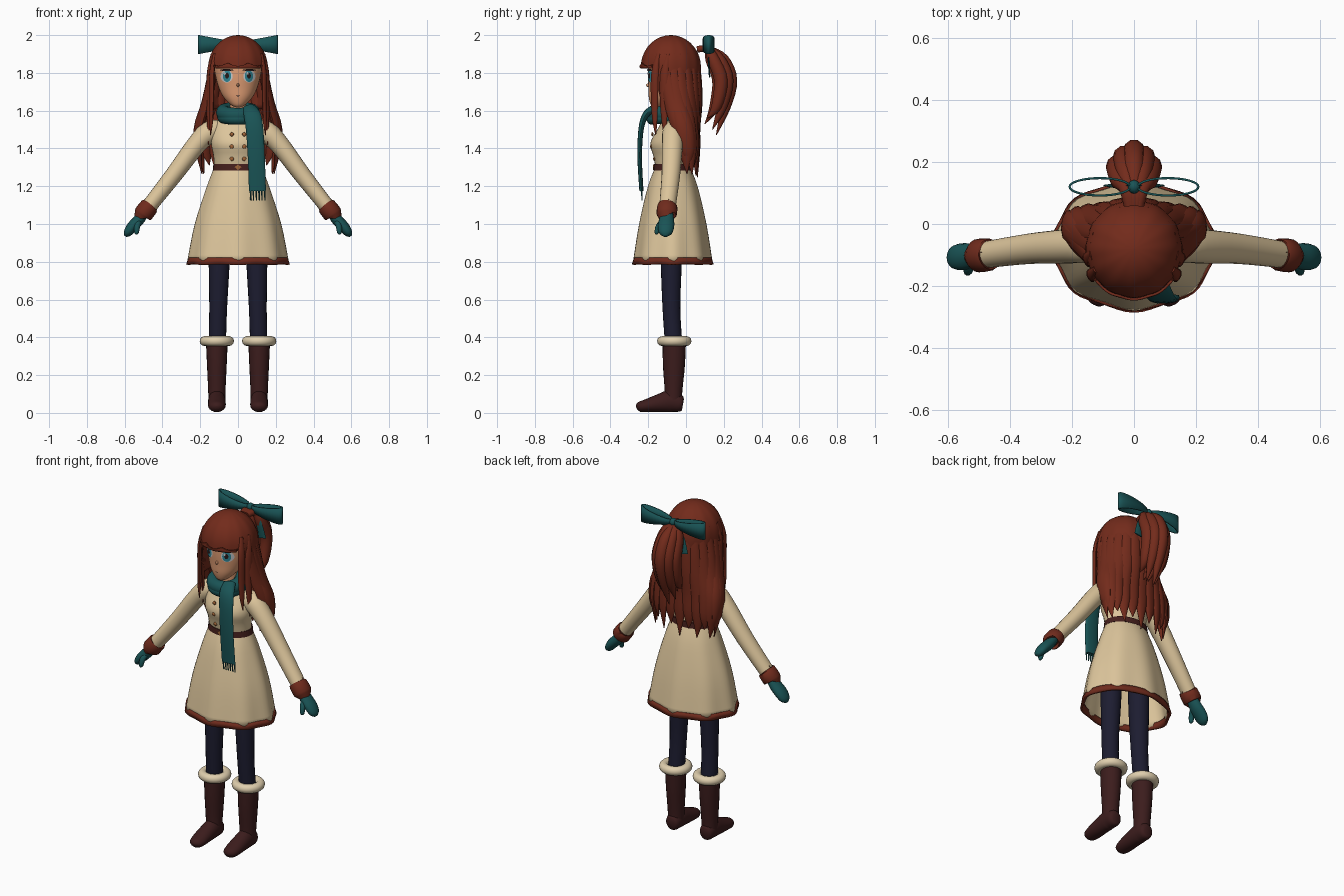
import bpy, bmesh
from math import sin, cos, pi, sqrt, radians
from mathutils import Vector

if "Cube" in bpy.data.objects:
    bpy.data.objects.remove(bpy.data.objects["Cube"])


def mat(name, r, g, b):
    m = bpy.data.materials.new(name)
    m.diffuse_color = (r, g, b, 1)
    m.use_nodes = True
    m.node_tree.nodes["Principled BSDF"].inputs["Base Color"].default_value = m.diffuse_color
    return m


HAIR = mat("hair_red", .17, .024, .011)
TRIM = mat("trim_red", .16, .024, .012)
COAT = mat("coat_cream", .72, .56, .33)
FUR = mat("fur_cream", .74, .62, .42)
TEAL = mat("teal_wool", .010, .088, .092)
SKIN = mat("skin", .72, .33, .17)
NAVY = mat("tights_navy", .012, .012, .030)
BOOT = mat("boot_leather", .045, .012, .012)
BELT = mat("belt_leather", .06, .014, .012)
BRASS = mat("button_brown", .35, .13, .04)
WHITE = mat("eye_white", .85, .85, .85)
IRIS = mat("iris_teal", .03, .25, .32)
DARK = mat("dark_line", .02, .01, .01)


def finish(name, bm, m, thick=0, offset=-1):
    bmesh.ops.recalc_face_normals(bm, faces=bm.faces)
    me = bpy.data.meshes.new(name)
    for f in bm.faces:
        f.smooth = True
    bm.to_mesh(me)
    bm.free()
    me.set_sharp_from_angle(angle=radians(50))
    me.materials.append(m)
    ob = bpy.data.objects.new(name, me)
    bpy.context.collection.objects.link(ob)
    if thick:
        mod = ob.modifiers.new("thickness", 'SOLIDIFY')
        mod.thickness, mod.offset = thick, offset
    return ob


def dense(rows, k):
    """Catmull-Rom refinement of rows of numbers."""
    out = []
    for i in range(len(rows) - 1):
        p = [rows[max(i - 1, 0)], rows[i], rows[i + 1], rows[min(i + 2, len(rows) - 1)]]
        for j in range(k):
            t = j / k
            out.append([.5 * (2*b + (c - a)*t + (2*a - 5*b + 4*c - d)*t*t + (3*b - a - 3*c + d)*t**3)
                        for a, b, c, d in zip(*p)])
    return out + [list(rows[-1])]


def bridge(bm, rings, closed=True):
    for r, q in zip(rings, rings[1:]):
        n = len(r)
        for i in range(n if closed else n - 1):
            bm.faces.new((r[i], r[(i + 1) % n], q[(i + 1) % n], q[i]))


def sweep(name, rows, m, side=(1, 0, 0), n=12, k=4, flat=False, caps=True, wave=0, thick=0):
    """Elliptic loft; rows are (x, y, z, half width along side, half depth)."""
    rows = dense(rows, k)
    pts = [Vector(r[:3]) for r in rows]
    bm, rings = bmesh.new(), []
    for i, (p, r) in enumerate(zip(pts, rows)):
        t = Vector((0, 0, 1)) if flat else (pts[min(i + 1, len(pts) - 1)] - pts[max(i - 1, 0)]).normalized()
        u = Vector(side)
        u = (u - t * u.dot(t)).normalized()
        v = t.cross(u)
        ring = []
        for j in range(n):
            a = 2 * pi * j / n
            w = 1 + wave * cos(8 * a) * i / len(pts)
            ring.append(bm.verts.new(p + u * max(r[3], .001) * w * cos(a) + v * max(r[4], .001) * w * sin(a)))
        rings.append(ring)
    bridge(bm, rings)
    if caps:
        bm.faces.new(rings[0])
        bm.faces.new(rings[-1])
    return finish(name, bm, m, thick)


def torus(name, loc, major, minor, m, scale=(1, 1, 1), rx=0):
    bpy.ops.mesh.primitive_torus_add(location=loc, rotation=(rx, 0, 0), major_radius=major,
                                     minor_radius=minor, major_segments=36, minor_segments=12)
    ob = bpy.context.object
    ob.name, ob.scale = name, scale
    ob.data.materials.append(m)
    bpy.ops.object.shade_smooth()


def ball(name, loc, scale, m):
    bpy.ops.mesh.primitive_uv_sphere_add(segments=16, ring_count=10, location=loc, radius=1)
    ob = bpy.context.object
    ob.name, ob.scale = name, scale
    ob.data.materials.append(m)
    bpy.ops.object.shade_smooth()


# Head and neck
HEAD = [(0, -.160, 1.618, .012, .012), (0, -.145, 1.632, .040, .042), (0, -.125, 1.67, .076, .072),
        (0, -.105, 1.72, .102, .094), (0, -.09, 1.785, .12, .112), (0, -.08, 1.86, .13, .118),
        (0, -.08, 1.93, .105, .10), (0, -.08, 1.97, .05, .05)]
sweep("head", HEAD, SKIN, n=32, flat=True)
sweep("neck", [(0, -.07, 1.5, .045, .045), (0, -.08, 1.68, .042, .042)], SKIN, n=16)
ball("nose", (0, -.199, 1.735), (.007, .012, .010), SKIN)
FACE = dense(HEAD, 8)


def face_patch(name, cx, cz, rx, rz, off, m):
    """Ellipse laid on the front of the head."""
    bm, rings = bmesh.new(), []
    for f in (.02, .35, .7, 1):
        ring = []
        for j in range(24):
            x, z = cx + rx * f * cos(2 * pi * j / 24), cz + rz * f * sin(2 * pi * j / 24)
            a, b = next((a, b) for a, b in zip(FACE, FACE[1:]) if a[2] <= z <= b[2])
            t = (z - a[2]) / (b[2] - a[2])
            yc, hx, hy = (a[i] + (b[i] - a[i]) * t for i in (1, 3, 4))
            ring.append(bm.verts.new((x, yc - hy * sqrt(max(0, 1 - (x / hx) ** 2)) - off, z)))
        rings.append(ring)
    bridge(bm, rings)
    bm.faces.new(rings[0])
    finish(name, bm, m)


face_patch("mouth", 0, 1.678, .012, .002, .003, DARK)

# Torso, skirt, hem and belt
sweep("coat_body", [(0, -.07, 1.585, .05, .045), (0, -.068, 1.555, .10, .058), (0, -.07, 1.51, .138, .076),
                    (0, -.085, 1.43, .143, .103), (0, -.078, 1.36, .130, .095), (0, -.07, 1.29, .125, .09)],
      COAT, n=32, flat=True)
sweep("coat_skirt", [(0, -.07, 1.31, .122, .088), (0, -.07, 1.20, .163, .130), (0, -.07, 1.0, .225, .175),
                     (0, -.07, .80, .262, .205)], COAT, n=64, flat=True, caps=False, wave=.03, thick=.008)
sweep("hem_trim", [(0, -.07, .822, .262, .205), (0, -.07, .787, .268, .211)], TRIM, n=64, k=1, flat=True,
      caps=False, wave=.05, thick=.014)
sweep("belt", [(0, -.07, 1.318, .130, .099), (0, -.07, 1.284, .134, .101)], BELT, n=32, k=1, flat=True)
sweep("buckle", [(0, -.168, 1.301, .018, .015), (0, -.176, 1.301, .018, .015)], BRASS, n=4, k=1)
for z, y in ((1.475, -.182), (1.41, -.188), (1.345, -.172)):
    for s in (-1, 1):
        ball("coat_button", (s * .033, y + .004, z), (.011, .006, .011), BRASS)

# Scarf with hanging end and fringe
torus("scarf_loop", (0, -.10, 1.59), .073, .038, TEAL, (1.05, 1, 1.1), .22)
torus("scarf_under_loop", (0, -.10, 1.565), .08, .03, TEAL, (1, 1, 1), .12)
sweep("scarf_end", [(.06, -.165, 1.615, .035, .02), (.075, -.212, 1.58, .045, .018), (.088, -.238, 1.5, .046, .014),
                    (.097, -.245, 1.35, .045, .012), (.103, -.236, 1.175, .045, .011)], TEAL, n=16)
for i in range(6):
    x = .066 + i * .015
    sweep("scarf_fringe", [(x, -.236, 1.18, .005, .005), (x + .002, -.232, 1.125, .003, .003)], TEAL, n=6, k=1)

# Paired parts: face details, arms, legs, boots, locks and bow
for s in (-1, 1):
    x = s * .06
    face_patch("eye_white", x, 1.782, .032, .033, .003, WHITE)
    face_patch("iris", x - s * .002, 1.783, .022, .031, .005, IRIS)
    face_patch("pupil", x - s * .002, 1.785, .010, .016, .007, DARK)
    face_patch("eye_glint", x - .010, 1.797, .006, .007, .009, WHITE)
    face_patch("upper_lash", x, 1.815, .036, .005, .008, DARK)
    face_patch("eyebrow", x, 1.838, .028, .003, .004, HAIR)

    sweep("sleeve", [(s*.09, -.065, 1.505, .04, .045), (s*.15, -.068, 1.487, .056, .058),
                     (s*.22, -.072, 1.42, .055, .052), (s*.34, -.08, 1.26, .049, .046),
                     (s*.485, -.10, 1.075, .043, .040)], COAT, side=(0, 1, 0), n=20)
    sweep("cuff", [(s*.466, -.098, 1.098, .046, .043), (s*.47, -.099, 1.093, .053, .050),
                   (s*.502, -.102, 1.052, .054, .051), (s*.506, -.102, 1.046, .045, .042)],
          TRIM, side=(0, 1, 0), n=20, k=2)
    sweep("mitten", [(s*.49, -.10, 1.07, .03, .026), (s*.525, -.103, 1.022, .040, .030),
                     (s*.56, -.106, .985, .043, .029), (s*.585, -.108, .952, .034, .022),
                     (s*.596, -.108, .935, .010, .008)], TEAL, side=(0, 1, 0), n=16)
    sweep("mitten_thumb", [(s*.52, -.115, 1.025, .015, .015), (s*.533, -.145, .99, .016, .015),
                           (s*.537, -.155, .955, .012, .012), (s*.537, -.156, .945, .004, .004)],
          TEAL, side=(1, 0, 0), n=10)

    sweep("leg", [(s*.095, -.075, 1.0, .06, .06), (s*.10, -.078, .78, .055, .055), (s*.105, -.077, .55, .047, .047),
                  (s*.11, -.065, .36, .046, .046)], NAVY, n=20)
    torus("boot_fur", (s*.112, -.062, .38), .065, .026, FUR)
    sweep("boot_shaft", [(s*.112, -.062, .385, .058, .062), (s*.112, -.064, .25, .052, .058),
                         (s*.112, -.066, .12, .046, .047), (s*.112, -.068, .05, .044, .045)], BOOT, n=20)
    sweep("boot_foot", [(s*.112, -.016, .045, .025, .030), (s*.112, -.030, .048, .040, .044),
                        (s*.112, -.08, .062, .046, .058), (s*.112, -.14, .052, .047, .048),
                        (s*.112, -.21, .038, .046, .034), (s*.112, -.248, .031, .034, .026),
                        (s*.112, -.262, .026, .010, .010)], BOOT, n=20)

    for dx, dy, bottom, w in ((0, -.165, 1.47, .021), (.012, -.115, 1.42, .024)):
        sweep("front_lock", [(s*(.122+dx), dy + .02, 1.90, .012, .010), (s*(.138+dx), dy, 1.80, w, .012),
                             (s*(.140+dx), dy - .002, 1.66, w, .011), (s*(.142+dx), dy, 1.55, w * .7, .010),
                             (s*(.145+dx), dy + .005, bottom, .002, .002)], HAIR, side=(s*.5, 1, 0), n=10)

    bm, rings = bmesh.new(), [[], []]
    for j in range(32):
        a = 2 * pi * j / 32
        h = .014 + .036 * (1 - cos(a)) / 2
        for ring, sg in zip(rings, (-1, 1)):
            ring.append(bm.verts.new((s * (.11 - .098 * cos(a)), .12 + .028 * sin(a), 1.95 + sg * h)))
    bridge(bm, rings)
    finish("bow_loop", bm, TEAL, .007, 0)
    sweep("bow_tail", [(s*.01, .125, 1.945, .010, .004), (s*.055, .12, 1.87, .018, .004),
                       (s*.075, .125, 1.78, .026, .004)], TEAL, n=8)
ball("bow_knot", (0, .12, 1.95), (.020, .022, .022), TEAL)

# Hair cap with scalloped fringe
bm, rings = bmesh.new(), []
N, M = 96, 18
for i in range(M + 1):
    ring = []
    for j in range(N):
        th = 2 * pi * j / N
        d = abs(th if th <= pi else th - 2 * pi)
        e = min(max((d - radians(52)) / radians(22), 0), 1)
        edge = (1.853 - .016 * abs(cos(d * 4.5))) * (1 - e) + 1.61 * e
        f = i / M
        z = 1.83 + .17 * cos(f * 2 * pi / 2) if f < .5 else 1.83 + (edge - 1.83) * (f - .5) * 2
        if f < .5:
            z = max(z, edge + (2 - edge) * .02)
        g = sqrt(max(0, 1 - ((z - 1.83) / .17) ** 2)) if z > 1.83 else 1 - .25 * (1.83 - z) ** 2
        g = max(g, .02) * (1 + .008 * cos(12 * th))
        ring.append(bm.verts.new((.156 * g * sin(th), -.08 - .158 * g * cos(th), z)))
    rings.append(ring)
bridge(bm, rings)
bm.faces.new(rings[0])
finish("hair_cap", bm, HAIR, .008)

# Long back hair, in overlapping pointed strands
for i in range(13):
    ph = radians(-102 + 17 * i)
    sn, cs = sin(ph), cos(ph)
    tip = 1.245 + .05 * (i % 2) + .02 * abs(sn)
    sweep("back_hair_strand", [
        (.13*sn, -.08 + .13*cs, 1.90, .02, .012), (.148*sn, -.075 + .142*cs, 1.78, .034, .016),
        (.175*sn, -.05 + .118*cs, 1.64, .042, .020), (.212*sn, -.015 + .07*cs, 1.51, .048, .022),
        (.212*sn, .005 + .055*cs, 1.39, .036, .016), (.195*sn, .015 + .045*cs, tip, .002, .002)],
        HAIR, side=(cs, -sn * .7, 0), n=10)

# Ponytail
for dx, out, tip in ((0, .235, 1.47), (-.03, .215, 1.50), (.03, .215, 1.50), (-.05, .185, 1.56),
                     (.05, .185, 1.56), (-.015, .175, 1.53), (.015, .175, 1.53)):
    sweep("ponytail_strand", [
        (dx*.3, .06, 1.925, .018, .018), (dx*.5, .115, 1.925, .024, .020), (dx*.9, out - .04, 1.87, .034, .034),
        (dx*1.1, out, 1.76, .036, .038), (dx*1.1, out - .025, 1.62, .028, .028),
        (dx, out - .075, tip, .002, .002)], HAIR, n=10)
